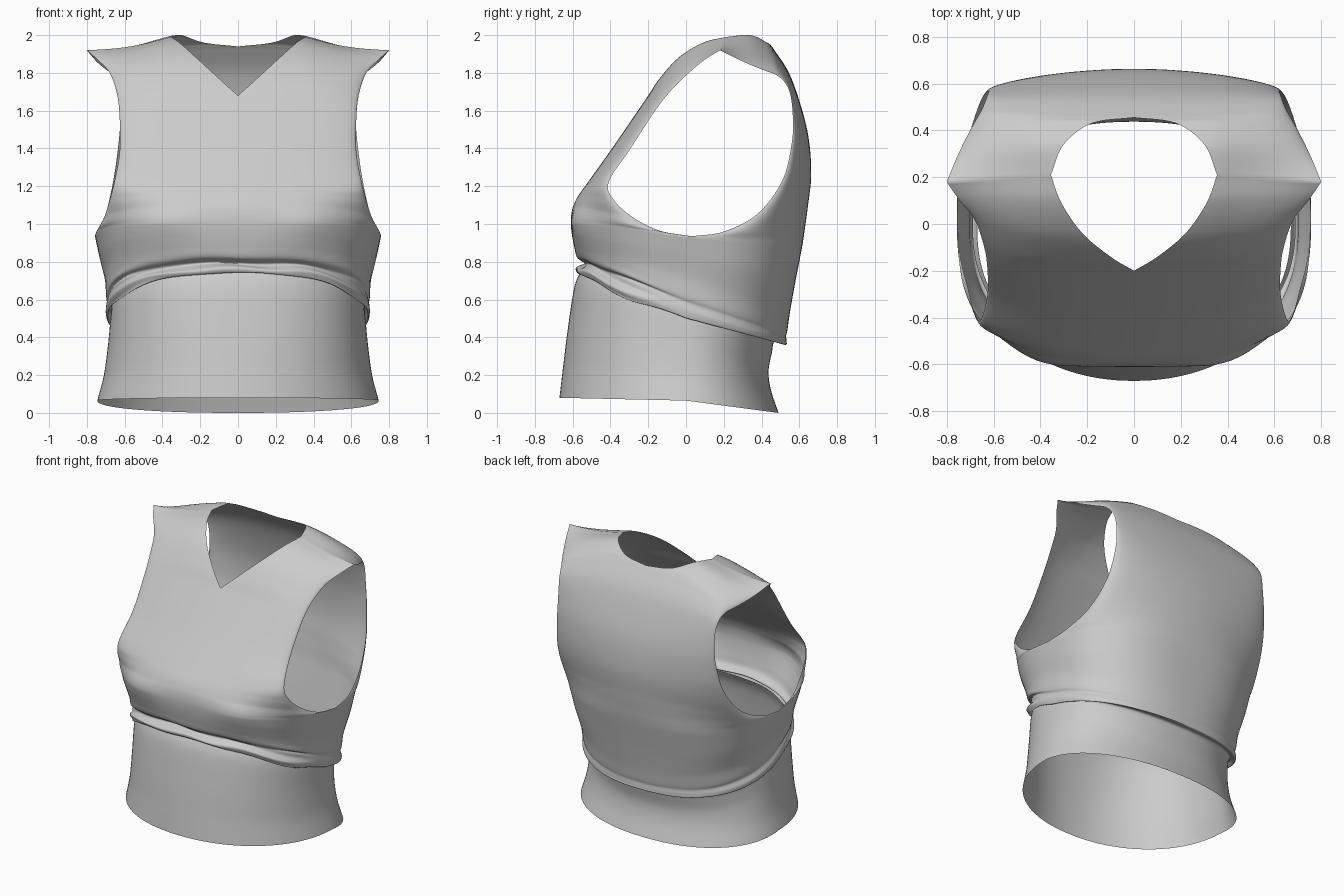
import bpy, bmesh, math
from mathutils import Vector

if "Cube" in bpy.data.objects:
    bpy.data.objects.remove(bpy.data.objects["Cube"])

SUB, COLS = 8, 32   # rows per key, columns per quarter panel

# side seam, hem up to the underarm (x, y, z)
side = [(.745, 0, .065), (.71, 0, .2), (.688, 0, .36), (.677, 0, .47), (.67, 0, .535), (.69, 0, .50),
        (.70, 0, .54), (.688, 0, .585), (.698, 0, .62), (.705, 0, .72), (.735, .02, .84), (.757, .03, .935)]
# armhole edges, underarm up to the shoulder tip
arm_front = [(.742, -.14, .965), (.708, -.28, 1.035), (.68, -.38, 1.125), (.655, -.41, 1.22), (.626, -.3, 1.39),
             (.628, -.17, 1.59), (.645, -.08, 1.71), (.682, .02, 1.81), (.745, .1, 1.875), (.8, .18, 1.92)]
arm_back = [(.742, .2, .96), (.70, .38, 1.055), (.66, .51, 1.23), (.632, .56, 1.43), (.622, .565, 1.58),
            (.628, .545, 1.71), (.65, .49, 1.785), (.695, .41, 1.82), (.75, .3, 1.865), (.8, .18, 1.92)]
# centre lines (y, z), then necklines (x, y, z)
mid_front = [(-.67, .08), (-.65, .25), (-.625, .45), (-.59, .67), (-.55, .765), (-.57, .74), (-.58, .765),
             (-.535, .792), (-.575, .825), (-.592, .88), (-.605, .95), (-.61, 1.01), (-.606, 1.06),
             (-.595, 1.1), (-.57, 1.15), (-.52, 1.22), (-.385, 1.41), (-.2, 1.68)]
neck_front = [(.1, -.14, 1.77), (.22, -.04, 1.88), (.31, .09, 1.96), (.355, .21, 1.99)]
mid_back = [(.49, 0), (.45, .12), (.437, .22), (.455, .32), (.47, .378), (.527, .36), (.532, .38),
            (.531, .41), (.537, .44), (.55, .53), (.58, .7), (.615, .88), (.63, .98), (.645, 1.09),
            (.663, 1.26), (.65, 1.45), (.61, 1.62), (.545, 1.8), (.455, 1.94)]
neck_back = [(.18, .43, 1.96), (.3, .34, 2.0), (.355, .21, 1.99)]
# roundness of each row: 2 is an ellipse, more is boxier, 1 is straight
round_front = [2.1, 2.15, 2.25, 2.35, 2.45, 2.45, 2.45, 2.5, 2.5, 2.55, 2.65, 2.7, 2.4, 2.15, 2, 1.9, 1.9, 1.9, 1.7,
               1.5, 1.2, 1]
round_back = [2.2] * 4 + [2.35] * 5 + [2.4, 2.5, 2.55, 2.25, 2, 1.9, 1.95, 2, 2, 2, 1.7, 1.3, 1]


def spline(keys, corner):
    """Smooth curve through the keys with a sharp corner at one index."""
    keys = [Vector(k) for k in keys]
    out = []
    for part in (keys[:corner + 1], keys[corner:]):
        p = [2 * part[0] - part[1]] + part + [2 * part[-1] - part[-2]]
        for i in range(1, len(p) - 2):
            a, b, c, d = p[i - 1:i + 3]
            for j in range(SUB):
                t = j / SUB
                out.append(.5 * (2 * b + (c - a) * t + (2 * a - 5 * b + 4 * c - d) * t * t
                                 + (3 * b - a - 3 * c + d) * t ** 3))
    return out + [keys[-1]]


def drape(p, t):
    """Crumple the cloth at the gathered fold, fill the bust, sag the shoulder seam."""
    w = math.exp(-((t - 6.3) / 1.6) ** 2)
    front = min(1, max(0, .3 - p.y))
    corner = math.exp(-((p.y + .4) / .2) ** 2) * min(1, abs(p.x) / .65) ** 4
    k = math.sin(8 * p.x + 5 * p.y + 2.1 * t) + .6 * math.sin(19 * p.x - 9 * p.y - 1.3 * t)
    s = 1 + w * (.006 * k * (.15 + front) + .014 * corner * math.sin(6 * t + 7 * p.y))
    drop = .04 * corner * math.exp(-((t - 5) / 1.1) ** 2)
    dz = .006 * w * (.2 + front) * math.sin(13 * p.x + 7 * p.y + t) - drop
    dy = 0
    if p.y < -.2:
        dy = -.024 * math.exp(-((abs(p.x) - .4) / .16) ** 2 - ((t - 11.3) / 2) ** 2)
    if t > 17 and .355 < abs(p.x) < .8:
        dz -= .016 * math.sin((abs(p.x) - .355) / .445 * math.pi) * min(1, (t - 17) / 4)
    return Vector((p.x * s, p.y * s + dy, p.z + dz))


def panel(bm, edge, centre, rounds, sgn):
    """Loft rows from the centre line out to the side edge."""
    grid = []
    for r, (e, c) in enumerate(zip(edge, centre)):
        t = r / SUB
        i = min(int(t), len(rounds) - 2)
        n = rounds[i] + (rounds[i + 1] - rounds[i]) * (t - i)
        row = []
        for j in range(COLS + 1):
            a = j / COLS * math.pi / 2
            sa, ca = math.sin(a), max(0, math.cos(a))
            rad = (sa ** n + ca ** n) ** (-1 / n)
            fx, fy = rad * sa, 1 - rad * ca
            p = Vector((sgn * (c.x + (e.x - c.x) * fx), c.y + (e.y - c.y) * fy, c.z + (e.z - c.z) * fy))
            row.append(bm.verts.new(drape(p, t)))
        grid.append(row)
    for lo, hi in zip(grid, grid[1:]):
        for j in range(COLS):
            bm.faces.new((lo[j], lo[j + 1], hi[j + 1], hi[j]))


# sleeveless top: front and back panels, both sides, welded at the seams
bm = bmesh.new()
for arm, mid, neck, rounds in ((arm_front, mid_front, neck_front, round_front),
                               (arm_back, mid_back, neck_back, round_back)):
    edge = spline(side + arm, len(side) - 1)
    centre = spline([(0, y, z) for y, z in mid] + neck, len(mid) - 1)
    for sgn in (1, -1):
        panel(bm, edge, centre, rounds, sgn)
bmesh.ops.remove_doubles(bm, verts=bm.verts, dist=.0005)
bmesh.ops.recalc_face_normals(bm, faces=bm.faces)
me = bpy.data.meshes.new("sleeveless_top")
bm.to_mesh(me)
bm.free()
top = bpy.data.objects.new("sleeveless_top", me)
bpy.context.collection.objects.link(top)
me.shade_smooth()
